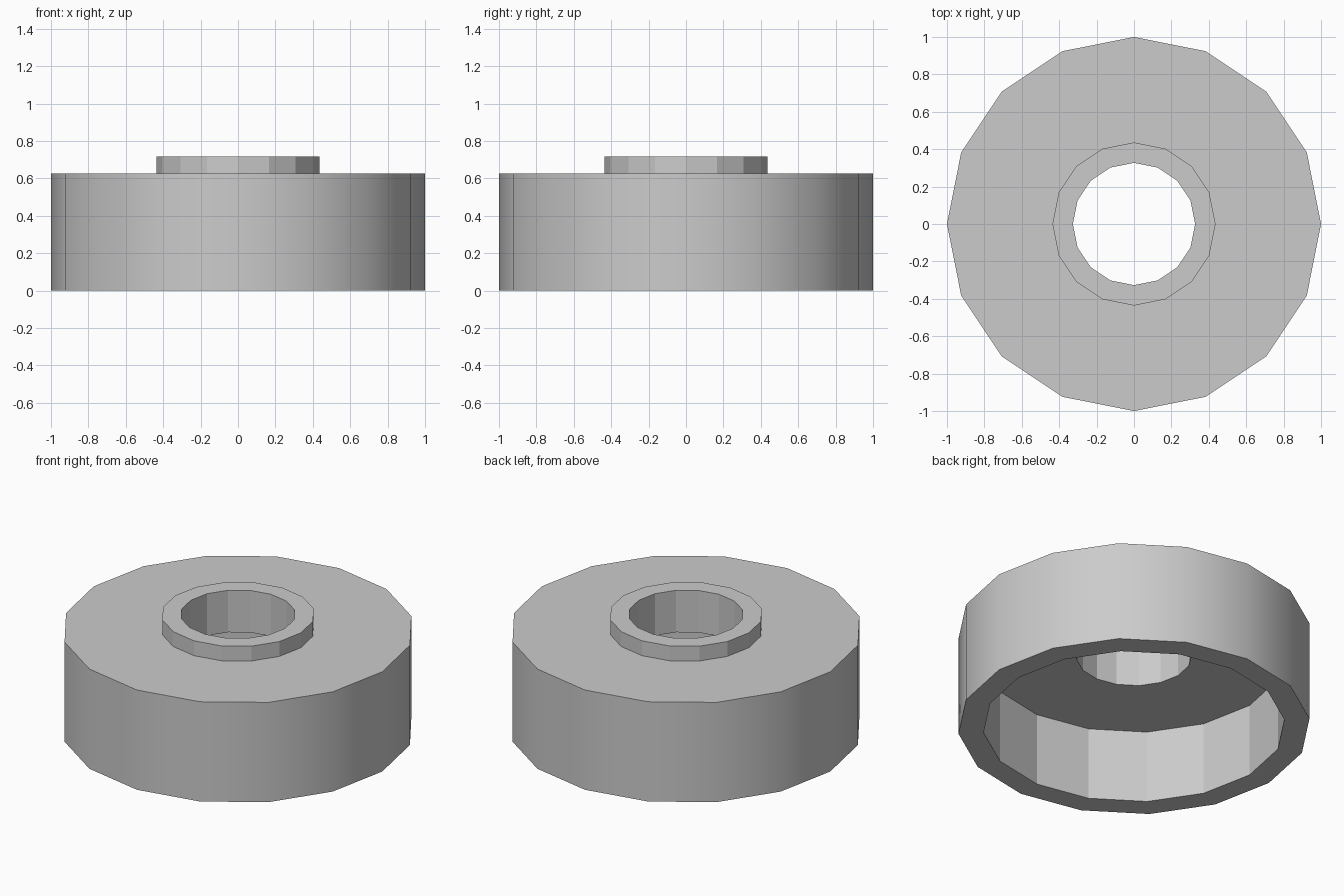
import bpy
import bmesh
from math import tau, cos, sin

cube = bpy.data.objects.get("Cube")
if cube:
    bpy.data.objects.remove(cube, do_unlink=True)

SIDES = 16

# Plain grey material
grey = bpy.data.materials.new("plain_grey")
grey.use_nodes = True
grey.diffuse_color = (0.6, 0.6, 0.6, 1)
grey.node_tree.nodes["Principled BSDF"].inputs["Base Color"].default_value = (0.6, 0.6, 0.6, 1)


def lathe(name, profile, smooth_segments, material):
    """Spin a closed (radius, height) profile around z; chosen segments are smooth."""
    bm = bmesh.new()
    rings = []
    for i in range(SIDES):
        a = tau * i / SIDES
        rings.append([bm.verts.new((r * cos(a), r * sin(a), z)) for r, z in profile])
    n = len(profile)
    for i in range(SIDES):
        here, there = rings[i], rings[(i + 1) % SIDES]
        for j in range(n):
            k = (j + 1) % n
            face = bm.faces.new((here[j], there[j], there[k], here[k]))
            face.smooth = j in smooth_segments
    bmesh.ops.recalc_face_normals(bm, faces=bm.faces)
    # Keep the rims crisp where a smooth wall meets a flat face
    for edge in bm.edges:
        edge.smooth = all(f.smooth for f in edge.link_faces)
    mesh = bpy.data.meshes.new(name)
    bm.to_mesh(mesh)
    bm.free()
    mesh.materials.append(material)
    obj = bpy.data.objects.new(name, mesh)
    bpy.context.collection.objects.link(obj)
    return obj


# Hollow cap: outer wall, top, collar, bore, cavity ceiling, cavity wall, bottom rim
cap_profile = [
    (1.0, 0.0), (1.0, 0.625),
    (0.436, 0.625), (0.436, 0.718),
    (0.327, 0.718), (0.327, 0.455),
    (0.857, 0.455), (0.857, 0.0),
]
lathe("hollow_cap_with_collar", cap_profile, {0}, grey)
